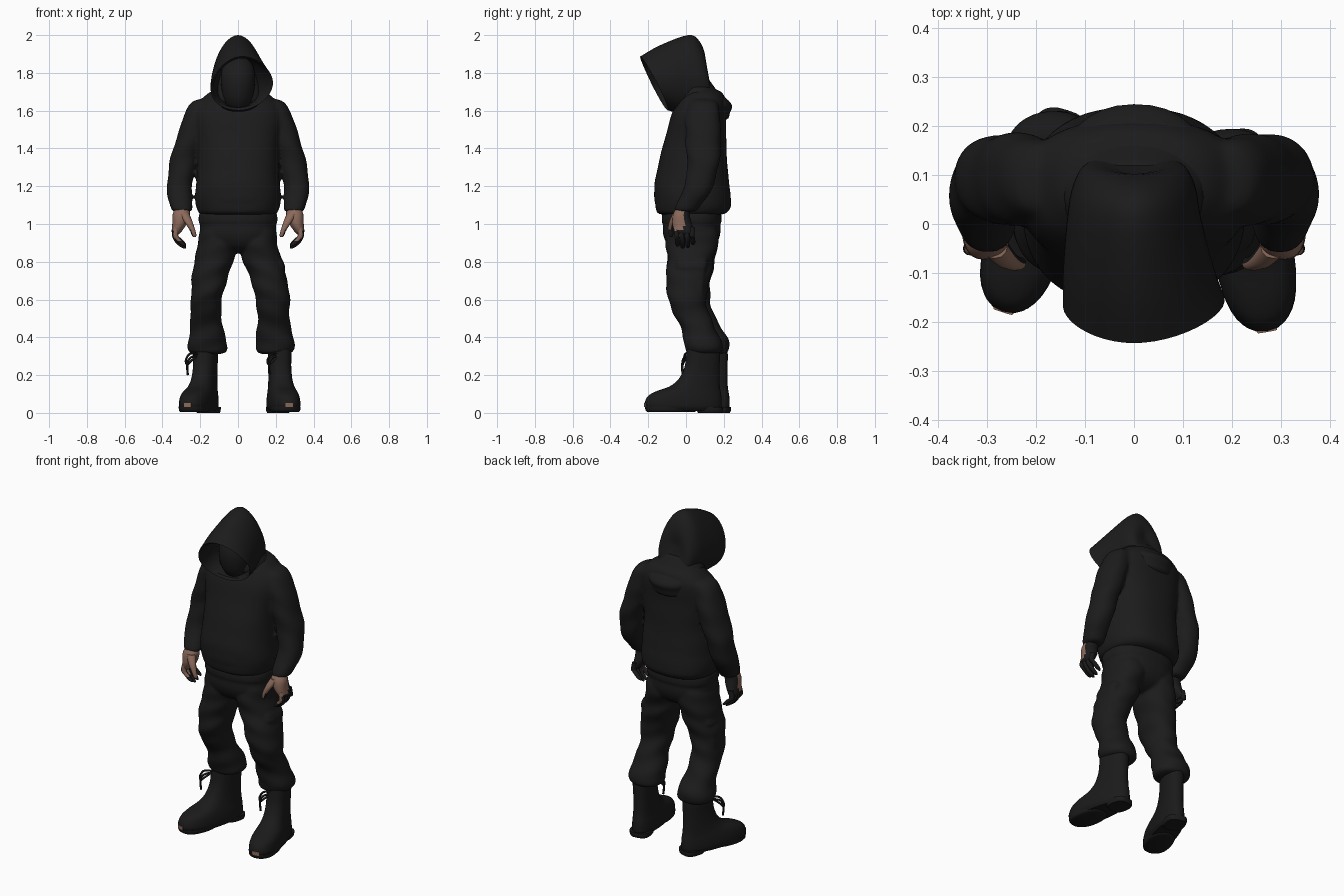
import bpy, bmesh, math
from mathutils import Vector


def material(name, rgb):
    m = bpy.data.materials.new(name)
    m.diffuse_color = (*rgb, 1)
    return m


CLOTH = material("black hoodie cloth", (0.0115, 0.0115, 0.0115))
PANTS = material("black trouser cloth", (0.0115, 0.0115, 0.012))
BOOT = material("black leather", (0.0105, 0.0105, 0.0105))
SKIN = material("tan skin", (0.26, 0.145, 0.105))


def spline(frames, sub):
    """Catmull-Rom through (centre, half width, half depth) frames."""
    out, n = [], len(frames)
    for i in range(n - 1):
        q = [frames[min(max(i + k, 0), n - 1)] for k in (-1, 0, 1, 2)]
        for s in range(sub):
            t = s / sub
            out.append([0.5 * (2 * b + (c - a) * t + (2 * a - 5 * b + 4 * c - d) * t * t
                               + (3 * b - a - 3 * c + d) * t ** 3) for a, b, c, d in zip(*q)])
    return out + [list(frames[-1])]


def loft(name, frames, mats, e=2.2, seg=32, sub=4, wrinkle=0, freq=45, phase=0,
         taper=0, caps=(True, True), flip=False):
    bm = bmesh.new()
    rings = []
    rows = spline(frames, sub)
    for j, (c, h, v) in enumerate(rows):
        fade = min(1, j / 4, (len(rows) - 1 - j) / 4)
        ring = []
        for i in range(seg):
            a = 2 * math.pi * i / seg
            ca, sa = math.cos(a), math.sin(a)
            x = math.copysign(abs(ca) ** (2 / e), ca) * (1 + taper * sa)
            y = math.copysign(abs(sa) ** (2 / e), sa)
            k = 1 + fade * wrinkle * (math.sin(c.z * freq + 2.2 * math.sin(a + phase))
                                      + 0.6 * math.sin(c.z * freq * 0.6 - 2 * a + phase))
            ring.append(bm.verts.new(c + (h * x + v * y) * k))
        rings.append(ring)
    for r, q in zip(rings, rings[1:]):
        for i in range(seg):
            bm.faces.new((r[i], r[(i + 1) % seg], q[(i + 1) % seg], q[i]))
    if caps[0]:
        bm.faces.new(rings[0])
    if caps[1]:
        bm.faces.new(rings[-1])
    bmesh.ops.recalc_face_normals(bm, faces=bm.faces)
    if flip:
        bmesh.ops.reverse_faces(bm, faces=bm.faces)
    me = bpy.data.meshes.new(name)
    bm.to_mesh(me)
    bm.free()
    ob = bpy.data.objects.new(name, me)
    bpy.context.collection.objects.link(ob)
    for m in mats:
        me.materials.append(m)
    return ob


def merge(obs, name, voxel, smooth):
    """Fuse overlapping lofts into one garment with soft joins."""
    bpy.ops.object.select_all(action='DESELECT')
    for ob in obs:
        ob.select_set(True)
    bpy.context.view_layer.objects.active = obs[0]
    bpy.ops.object.join()
    obs[0].name = name
    m = obs[0].modifiers.new("fuse", 'REMESH')
    m.mode, m.voxel_size, m.use_smooth_shade = 'VOXEL', voxel, True
    m = obs[0].modifiers.new("soften", 'SMOOTH')
    m.factor, m.iterations = 0.5, smooth


def level(rows, s=1, tilt=0):
    """Horizontal frames from (z, x, y, half width, half depth)."""
    return [(Vector((s * x, y, z)), Vector((rx, 0, 0)), Vector((0, ry, tilt))) for z, x, y, rx, ry in rows]


def upright(rows):
    """Hood frames from (top y, z, bottom y, z, half width, centre x, tilt)."""
    return [(Vector((cx, (ty + by) / 2, (tz + bz) / 2)), Vector((w, 0, tilt)),
             Vector((-cx, (ty - by) / 2, (tz - bz) / 2))) for ty, tz, by, bz, w, cx, tilt in rows]


def tube(name, pts, r, mat):
    cu = bpy.data.curves.new(name, 'CURVE')
    cu.dimensions, cu.bevel_depth, cu.bevel_resolution, cu.use_fill_caps = '3D', r, 2, True
    sp = cu.splines.new('NURBS')
    sp.points.add(len(pts) - 1)
    for p, q in zip(sp.points, pts):
        p.co = (*q, 1)
    sp.use_endpoint_u, sp.order_u = True, 3
    cu.materials.append(mat)
    bpy.context.collection.objects.link(bpy.data.objects.new(name, cu))


# Hoodie body with gathered hem, and front pouch pocket
hoodie = [loft("hoodie_body", level([
    (1.05, 0, .03, .19, .16), (1.06, 0, .03, .207, .185), (1.085, 0, .037, .216, .2),
    (1.115, 0, .038, .222, .203), (1.16, 0, .036, .226, .202), (1.23, 0, .03, .222, .195),
    (1.35, 0, .04, .214, .177), (1.48, 0, .053, .222, .159), (1.57, 0, .068, .235, .147),
    (1.63, 0, .08, .225, .132), (1.67, 0, .087, .185, .117), (1.70, 0, .09, .145, .095),
    (1.72, 0, .09, .09, .05)]), [CLOTH], e=2.35, seg=48, wrinkle=.01, freq=30)]
hoodie.append(loft("pouch_pocket", level([
    (1.11, 0, -.09, .13, .07), (1.13, 0, -.09, .145, .078), (1.2, 0, -.09, .135, .076),
    (1.28, 0, -.085, .09, .062), (1.3, 0, -.08, .08, .05)]), [CLOTH], e=2.4))

# Hood: outer shell, lining, drooping collar roll, covered face
lip = (-.243, 1.885, -.095, 1.605, .163, .018, .03)
loft("hood_shell", upright([
    lip, (-.14, 1.945, -.05, 1.59, .152, .008, .015), (.01, 2.0, .02, 1.58, .135, 0, 0),
    (.068, 1.972, .09, 1.6, .123, 0, 0), (.1, 1.9, .14, 1.64, .095, 0, 0),
    (.1, 1.82, .14, 1.7, .03, 0, 0)]), [CLOTH], e=1.9, seg=40, taper=-.13, caps=(False, True))
loft("hood_lining", upright([
    lip, (-.228, 1.875, -.085, 1.62, .15, .018, .03), (-.08, 1.9, -.03, 1.62, .125, .005, .01),
    (.02, 1.88, .02, 1.62, .1, 0, 0)]), [CLOTH], e=1.9, seg=40, sub=1, taper=-.13,
    caps=(False, True), flip=True)
loft("hood_collar", level([
    (1.575, 0, .11, .1, .085), (1.59, 0, .1, .135, .125), (1.62, 0, .088, .152, .148),
    (1.655, 0, .09, .156, .153), (1.69, 0, .085, .145, .133), (1.73, 0, .07, .122, .1),
    (1.79, 0, .05, .1, .075)], tilt=-.03), [CLOTH], wrinkle=.012, freq=60)
loft("masked_face", level([
    (1.6, 0, -.02, .03, .03), (1.62, 0, -.025, .055, .05), (1.67, 0, -.03, .078, .075),
    (1.75, 0, -.03, .09, .09), (1.82, 0, -.02, .085, .085), (1.87, 0, 0, .06, .06),
    (1.89, 0, .01, .02, .02)]), [CLOTH], e=2)

for s, side in ((-1, "left"), (1, "right")):
    # Sleeves
    hoodie.append(loft(side + "_sleeve", level([
        (1.665, .165, .09, .02, .03), (1.645, .183, .09, .06, .07), (1.58, .212, .09, .072, .09),
        (1.48, .243, .09, .074, .094), (1.35, .285, .092, .072, .087), (1.24, .305, .078, .068, .079),
        (1.16, .31, .05, .066, .074), (1.11, .304, .02, .06, .066), (1.075, .296, 0, .054, .06),
        (1.065, .296, 0, .04, .045)], s), [CLOTH], wrinkle=.028, freq=42, phase=s))
    # Hands: palm, thumb and curled fingers
    parts = [loft(side + "_palm", level([
        (1.09, .297, -.01, .034, .038), (1.05, .3, -.025, .046, .044), (1.0, .31, -.02, .038, .052),
        (.96, .325, -.01, .026, .05), (.945, .328, -.005, .015, .04)], s), [SKIN, BOOT], seg=24)]
    parts.append(loft(side + "_thumb", level([
        (1.055, .285, -.045, .027, .025), (1.01, .262, -.07, .022, .02), (.97, .242, -.08, .015, .015),
        (.94, .232, -.08, .012, .012), (.93, .231, -.08, .005, .005)], s), [SKIN, BOOT], seg=12))
    for k in range(4):
        y, d = -.05 + .027 * k, (.012, 0, .004, .02)[k]
        parts.append(loft(f"{side}_finger_{k + 1}", level([
            (.985, .325, y, .015, .014), (.94, .333, y, .016, .014), (.905 + d, .318, y + .004, .016, .013),
            (.88 + d, .293, y + .006, .014, .012), (.87 + d, .282, y + .006, .006, .006)], s),
            [SKIN, BOOT], seg=12))
    # Bare skin shows only on the forward side of the hands
    for ob in parts:
        for f in ob.data.polygons:
            c, nrm = f.center, f.normal
            bare = c.z > .91 and nrm.y < .15 and c.y < -.01 and not (c.z < .97 and s * nrm.x > .5)
            f.material_index = 0 if bare else 1
merge(hoodie, "hoodie", .009, 4)

# Trousers: hips, two legs and cargo pockets
trousers = [loft("trouser_hips", level([
    (1.09, 0, .03, .19, .145), (1.0, 0, .03, .2, .152), (.94, 0, .03, .2, .15),
    (.89, 0, .03, .17, .127), (.86, 0, .03, .1, .09), (.845, 0, .03, .04, .05)]), [PANTS], e=2.4, seg=40)]
trousers.append(loft("waistband", level([
    (1.06, 0, .03, .2, .15), (1.05, 0, .03, .207, .157), (1.01, 0, .03, .208, .158),
    (1.0, 0, .03, .198, .148)]), [PANTS], e=2.4, seg=40))
LEGS = {
    "left": [(1.0, -.1, .03, .085, .12), (.93, -.107, .035, .1, .14), (.85, -.115, .03, .106, .13),
             (.76, -.14, .022, .1, .122), (.65, -.16, .014, .086, .112), (.56, -.17, .035, .082, .099),
             (.47, -.168, .085, .084, .092), (.39, -.162, .12, .102, .101), (.345, -.16, .13, .104, .101),
             (.322, -.162, .13, .094, .094), (.312, -.162, .13, .07, .07)],
    "right": [(1.0, .1, .03, .085, .12), (.93, .107, .035, .1, .14), (.85, .115, .025, .102, .127),
              (.76, .145, .018, .1, .12), (.65, .177, .005, .094, .108), (.56, .186, .015, .087, .097),
              (.47, .19, .055, .087, .09), (.39, .195, .085, .1, .099), (.345, .196, .095, .102, .101),
              (.322, .196, .095, .092, .092), (.312, .196, .095, .07, .07)]}
for side, rows in LEGS.items():
    s = -1 if side == "left" else 1
    trousers.append(loft(side + "_trouser_leg", level(rows), [PANTS], wrinkle=.032, freq=52,
                         phase=1.5 * s, sub=6))
    x = .2 if s < 0 else .215
    trousers.append(loft(side + "_cargo_pocket", level([
        (.825, x - .025, .03, .025, .07), (.812, x - .02, .03, .04, .083), (.77, x - .006, .028, .042, .083),
        (.755, x - .004, .028, .037, .077), (.66, x + .005, .022, .04, .074), (.6, x + .01, .022, .035, .068),
        (.585, x + .005, .022, .02, .05)], s), [PANTS], e=3))
merge(trousers, "trousers", .008, 4)

# Boots: each runs from a heel point to a toe point
for side, heel, toe in (("left", (-.135, .235), (-.268, -.18)), ("right", (.2, .195), (.272, -.22))):
    h, d = Vector((*heel, 0)), Vector((toe[0] - heel[0], toe[1] - heel[1], 0))
    size = d.length / .42
    d.normalize()
    n = Vector((-d.y, d.x, 0))

    def foot(rows):
        return [(h + d * size * (a + b) / 2 + Vector((0, 0, z)), n * w, d * size * (b - a) / 2)
                for z, a, b, w in rows]

    loft(side + "_boot", foot([
        (.012, .02, .395, .068), (.03, .008, .414, .079), (.055, .006, .418, .081), (.09, .008, .4, .077),
        (.115, .012, .355, .071), (.14, .016, .285, .065), (.18, .018, .235, .06), (.24, .018, .205, .058),
        (.3, .016, .195, .06), (.35, .02, .19, .06)]), [BOOT], e=2.3, taper=.13)
    loft(side + "_heel_sole", foot([(0, .008, .13, .056), (.012, .003, .138, .061), (.03, .003, .14, .062)]),
         [BOOT], e=2.8, sub=2)
    loft(side + "_front_sole", foot([(.004, .2, .4, .066), (.012, .18, .412, .076), (.035, .16, .417, .078)]),
         [BOOT], e=2.3, sub=2)
    # Worn patch on the toe
    c = h + d * size * .4155 + Vector((0, 0, .042))
    loft(side + "_toe_patch", [(c + Vector((0, 0, z)), n * .021, d * .0048) for z in (-.011, .011)],
         [SKIN], e=6, seg=16, sub=1)
    # Trailing boot laces, both on the same side of the boots
    o = h + d * size * .2 - Vector((.062, 0, 0))
    for k, pts in enumerate((
            ((.05, .02, .31), (.01, 0, .325), (-.02, -.01, .28), (-.01, -.015, .25), (.01, -.01, .275), (.04, .02, .3)),
            ((.04, .02, .3), (.005, -.01, .3), (-.012, -.02, .25), (-.005, -.015, .2)))):
        tube(f"{side}_lace_{k + 1}", [o + Vector(p) for p in pts], .006, BOOT)

bpy.ops.object.select_all(action='SELECT')
bpy.context.view_layer.objects.active = bpy.data.objects["hoodie"]
bpy.ops.object.convert(target='MESH')
bpy.ops.object.shade_smooth_by_angle(angle=math.radians(45))
